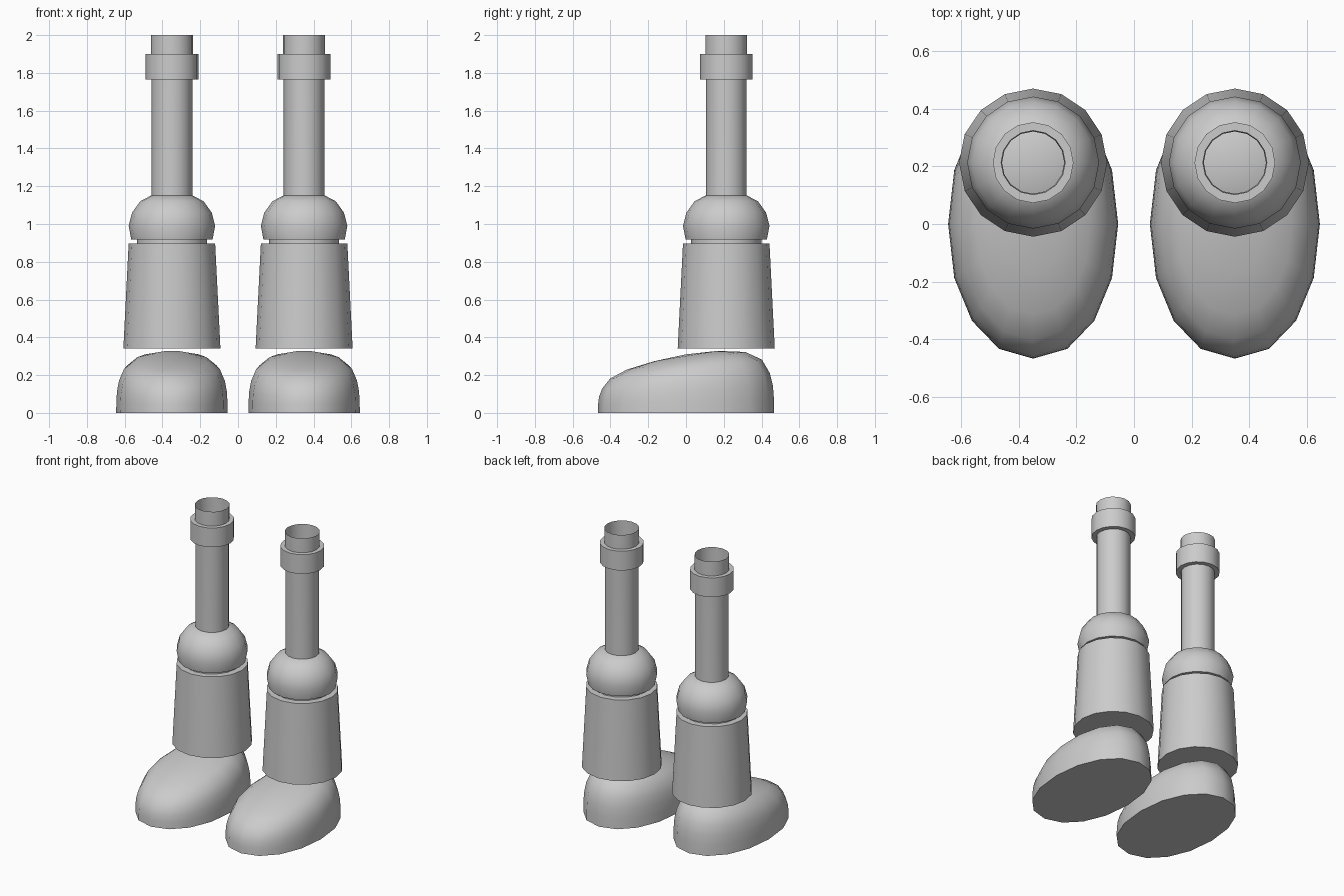
import bpy, bmesh
from math import cos, sin, pi, radians, copysign

if "Cube" in bpy.data.objects:
    bpy.data.objects.remove(bpy.data.objects["Cube"])

SIDES = 16
LEG_X, LEG_Y = 0.35, 0.213


def finish(name, bm):
    """Turn the bmesh into a smooth-shaded object mirrored to the other leg."""
    bmesh.ops.recalc_face_normals(bm, faces=bm.faces)
    mesh = bpy.data.meshes.new(name)
    bm.to_mesh(mesh)
    bm.free()
    ob = bpy.data.objects.new(name, mesh)
    bpy.context.collection.objects.link(ob)
    bpy.ops.object.select_all(action='DESELECT')
    ob.select_set(True)
    bpy.context.view_layer.objects.active = ob
    bpy.ops.object.shade_smooth_by_angle(angle=radians(42))
    mirror = ob.modifiers.new("other_leg", 'MIRROR')
    mirror.use_mirror_merge = False
    return ob


def loft(bm, rings, closed=False):
    """Bridge successive rings of points with quads."""
    loops = [[bm.verts.new(p) for p in ring] for ring in rings]
    pairs = list(zip(loops, loops[1:]))
    if closed:
        pairs.append((loops[-1], loops[0]))
    for a, b in pairs:
        for i in range(SIDES):
            j = (i + 1) % SIDES
            bm.faces.new((a[i], a[j], b[j], b[i]))
    return loops


def lathe(name, profile, bottom=True, top=True, closed=False):
    """Revolve (radius, z) points around the leg axis."""
    bm = bmesh.new()
    rings = [[(LEG_X + r * cos(2 * pi * i / SIDES),
               LEG_Y + r * sin(2 * pi * i / SIDES), z) for i in range(SIDES)]
             for r, z in profile]
    loops = loft(bm, rings, closed)
    if bottom:
        bm.faces.new(loops[0])
    if top:
        bm.faces.new(loops[-1])
    return finish(name, bm)


def rounded(v):
    return copysign(abs(v) ** 0.95, v) if abs(v) > 1e-6 else 0.0


# Foot: flat-soled oval dome, sheared so it rises towards the heel
def foot_point(s, h, i):
    a = 2 * pi * i / SIDES
    y = 0.467 * s * rounded(sin(a))
    return (LEG_X + 0.295 * s * rounded(cos(a)), y, h * (1 + 0.54 * y))


dome = [(1, 0), (0.997, 0.06), (0.985, 0.115), (0.95, 0.17), (0.86, 0.232),
        (0.67, 0.276), (0.36, 0.301)]
bm = bmesh.new()
loops = loft(bm, [[foot_point(s, h, i) for i in range(SIDES)] for s, h in dome])
bm.faces.new(loops[0])
tip = bm.verts.new((LEG_X, 0, 0.31))
for i in range(SIDES):
    bm.faces.new((loops[-1][i], loops[-1][(i + 1) % SIDES], tip))
finish("foot", bm)

# Shin, joint neck and knee
lathe("shin", [(0.257, 0.34), (0.229, 0.897)])
lathe("knee_neck", [(0.186, 0.88), (0.186, 0.93)])
lathe("knee", [(0.215, 0.917), (0.229, 0.99), (0.211, 1.06),
               (0.168, 1.12), (0.108, 1.152)])

# Upper leg: tube open at the top, with a collar around it
lathe("upper_leg", [(0.108, 1.152), (0.108, 1.77), (0.111, 1.90), (0.111, 2.0)],
      bottom=False, top=False)
lathe("collar", [(0.109, 1.765), (0.14, 1.765), (0.14, 1.90), (0.111, 1.90)],
      bottom=False, top=False, closed=True)
